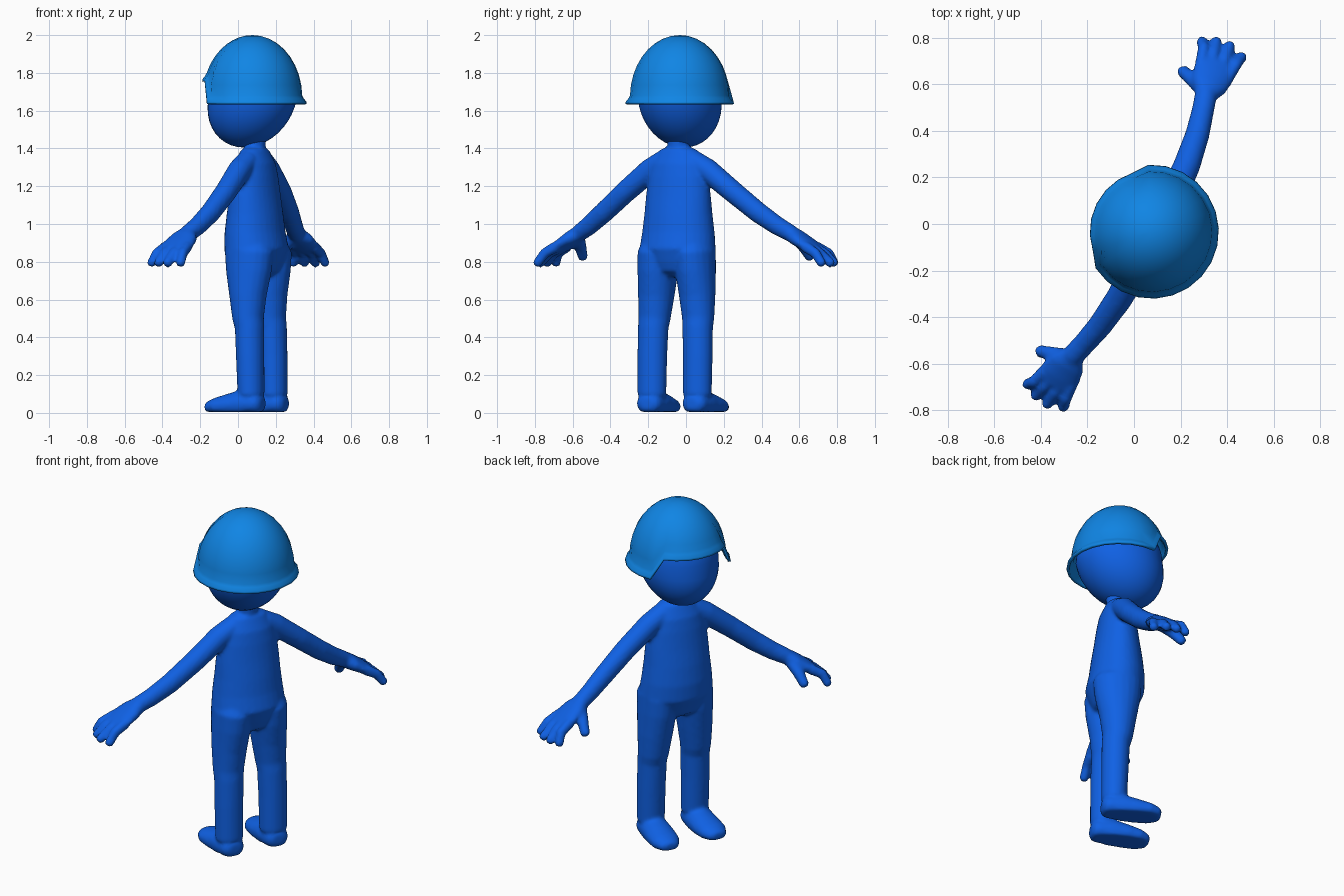
import bpy, bmesh
from math import sin, cos, pi, radians, sqrt
from mathutils import Vector

if "Cube" in bpy.data.objects:
    bpy.data.objects.remove(bpy.data.objects["Cube"], do_unlink=True)


def material(name, rgb):
    m = bpy.data.materials.new(name)
    m.use_nodes = True
    m.diffuse_color = (*rgb, 1)
    node = m.node_tree.nodes["Principled BSDF"]
    node.inputs["Base Color"].default_value = (*rgb, 1)
    node.inputs["Roughness"].default_value = 0.6
    return m


BODY = material("royal_blue", (0.005, 0.12, 0.78))
SHELL = material("sky_blue", (0.005, 0.235, 0.78))


def finish(bm, name, mat):
    """Turn a bmesh into an object standing at the figure's spot and heading."""
    bmesh.ops.recalc_face_normals(bm, faces=bm.faces)
    for f in bm.faces:
        f.smooth = True
    me = bpy.data.meshes.new(name)
    bm.to_mesh(me)
    bm.free()
    me.materials.append(mat)
    ob = bpy.data.objects.new(name, me)
    bpy.context.collection.objects.link(ob)
    ob.location = (0.09, -0.04, 0)
    ob.rotation_euler.z = radians(-117)
    return ob


def tube(bm, path, side=1, across=(0, 1, 0), n=20):
    """Loft ellipses along a path of (x, y, z, half size across, other half size)."""
    pts = [(Vector((p[0] * side, p[1], p[2])), p[3], p[4]) for p in path]

    def rounded(end, before):
        d = (end[0] - before[0]).normalized()
        r = min(end[1:])
        return [(end[0] + d * r * k, end[1] * s, end[2] * s)
                for k, s in ((0.35, 0.85), (0.6, 0.5))]
    head = rounded(pts[0], pts[1])
    tail = rounded(pts[-1], pts[-2])
    pts = head[::-1] + pts + tail
    rings = []
    for i, (c, a, b) in enumerate(pts):
        d = (pts[min(i + 1, len(pts) - 1)][0] - pts[max(i - 1, 0)][0]).normalized()
        v = d.cross(Vector(across)).normalized()
        u = v.cross(d)
        ring = []
        for k in range(n):
            t = 2 * pi * k / n
            co = c + u * a * cos(t) + v * b * sin(t)
            co.z = max(co.z, 0.005)
            ring.append(bm.verts.new(co))
        rings.append(ring)
    for r, q in zip(rings, rings[1:]):
        for k in range(n):
            bm.faces.new((r[k], r[k - 1], q[k - 1], q[k]))
    bm.faces.new(rings[0])
    bm.faces.new(rings[-1])


# Torso and neck
bm = bmesh.new()
tube(bm, [(0, 0.01, 0.80, 0.135, 0.19), (0, 0.01, 0.86, 0.158, 0.212),
          (0, 0, 0.95, 0.15, 0.202), (0, 0, 1.05, 0.138, 0.19),
          (0, 0, 1.15, 0.122, 0.182), (0, 0, 1.25, 0.108, 0.17),
          (0, 0, 1.32, 0.095, 0.152), (0, 0, 1.365, 0.075, 0.125)], n=32)
tube(bm, [(0, 0, 1.33, 0.075, 0.08), (0, 0, 1.39, 0.055, 0.055),
          (0, 0, 1.47, 0.06, 0.06)])

for s in (1, -1):
    # Leg
    tube(bm, [(0.105, 0.02, 0.85, 0.135, 0.108), (0.112, 0.02, 0.75, 0.125, 0.104),
              (0.122, 0.02, 0.62, 0.1, 0.096), (0.13, 0.025, 0.5, 0.083, 0.086),
              (0.132, 0.035, 0.45, 0.077, 0.082), (0.135, 0.04, 0.3, 0.074, 0.08),
              (0.135, 0.045, 0.1, 0.07, 0.078)], s)
    # Foot
    tube(bm, [(0.135, 0.08, 0.05, 0.07, 0.06), (0.137, 0.0, 0.05, 0.08, 0.075),
              (0.14, -0.08, 0.04, 0.084, 0.062), (0.145, -0.15, 0.034, 0.08, 0.048),
              (0.147, -0.19, 0.03, 0.06, 0.036)], s, across=(1, 0, 0))
    # Arm
    tube(bm, [(0.09, 0, 1.335, 0.06, 0.056), (0.17, -0.005, 1.285, 0.062, 0.062),
              (0.32, -0.01, 1.17, 0.058, 0.058), (0.46, -0.03, 1.06, 0.052, 0.055),
              (0.56, -0.055, 0.99, 0.048, 0.05), (0.63, -0.075, 0.95, 0.048, 0.045)], s)
    # Palm
    tube(bm, [(0.62, -0.075, 0.955, 0.045, 0.042), (0.67, -0.08, 0.925, 0.078, 0.042),
              (0.73, -0.088, 0.888, 0.092, 0.036), (0.77, -0.09, 0.865, 0.088, 0.028)], s)
    # Fingers
    for base_y, tip_x, tip_y in ((-0.155, 0.828, -0.195), (-0.112, 0.856, -0.14),
                                 (-0.066, 0.866, -0.08), (-0.024, 0.846, -0.012)):
        tube(bm, [(0.74, base_y, 0.88, 0.026, 0.03),
                  (0.805, (base_y + tip_y) / 2, 0.845, 0.025, 0.028),
                  (tip_x, tip_y, 0.79, 0.024, 0.025)], s, n=12)
    # Thumb
    tube(bm, [(0.65, -0.1, 0.93, 0.04, 0.036), (0.665, -0.165, 0.875, 0.032, 0.032),
              (0.675, -0.21, 0.825, 0.027, 0.027)], s, across=(1, 0, 0), n=12)

body = finish(bm, "body", BODY)
mod = body.modifiers.new("blend_parts", "REMESH")
mod.mode = "VOXEL"
mod.voxel_size = 0.01
mod.use_smooth_shade = True
mod = body.modifiers.new("soften", "SMOOTH")
mod.factor = 0.5
mod.iterations = 5

# Head, an egg whose lower half leans toward the face
bm = bmesh.new()
bmesh.ops.create_uvsphere(bm, u_segments=32, v_segments=20, radius=1)
for v in bm.verts:
    lean = -0.05 * max(0, -v.co.z)
    v.co = (v.co.x * 0.217, v.co.y * 0.238 - 0.015 + lean, v.co.z * 0.255 + 1.66)
finish(bm, "head", BODY)

# Helmet shell: a dome with a raised brim over the face and a flared rim
SEGS, ROWS, TOP = 24, 9, 2.0
bm = bmesh.new()
crown = bm.verts.new((0, -0.015, TOP))
columns = []
for k in range(SEGS):
    t = 2 * pi * k / SEGS
    off = min(t, 2 * pi - t)
    low = 1.755 if off < radians(50) else 1.635
    column = []
    for i in range(1, ROWS + 1):
        f = i / ROWS
        z = TOP - (TOP - low - 0.045) * (1 - cos(f * pi / 2))
        h = max(0, (z - 1.67) / 0.33)
        column.append((0.264 * sqrt(max(0, 1 - h * h)), z))
    r = column[-1][0]
    column += [(r + 0.008, low + 0.03), (r + 0.022, low + 0.012), (r + 0.024, low)]
    columns.append([bm.verts.new((r * sin(t), -r * cos(t) - 0.015, z)) for r, z in column])
for k in range(SEGS):
    a, b = columns[k - 1], columns[k]
    bm.faces.new((crown, a[0], b[0]))
    for i in range(len(a) - 1):
        bm.faces.new((a[i], a[i + 1], b[i + 1], b[i]))
helmet = finish(bm, "helmet", SHELL)
mod = helmet.modifiers.new("thickness", "SOLIDIFY")
mod.thickness = 0.016
mod.offset = -1
